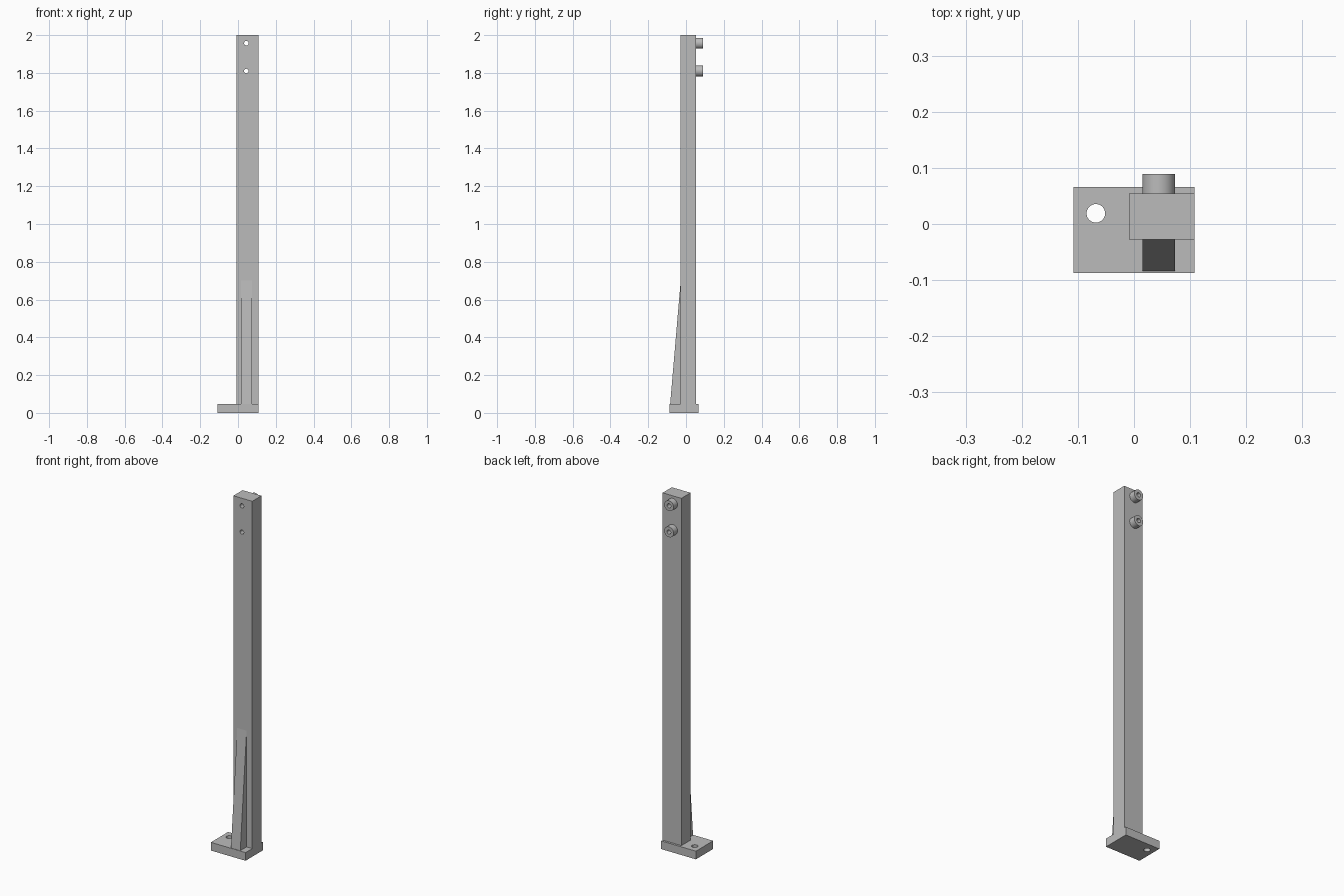
import bpy
import bmesh
from math import pi, radians
from mathutils import Matrix, Vector

cube = bpy.data.objects.get("Cube")
if cube:
    bpy.data.objects.remove(cube, do_unlink=True)

GREY = (0.5, 0.5, 0.5, 1.0)
grey = bpy.data.materials.new("plain grey")
grey.use_nodes = True
grey.diffuse_color = GREY
grey.node_tree.nodes["Principled BSDF"].inputs["Base Color"].default_value = GREY

# Shared dimensions
BASE_TOP = 0.046
POST_FRONT, POST_BACK = -0.028, 0.054
AXIS_X = 0.044
BOSS_R, BORE_R = 0.029, 0.012
BOSS_HEIGHTS = {"lower": 1.81, "upper": 1.957}


def finish(name, bm):
    bmesh.ops.recalc_face_normals(bm, faces=bm.faces)
    mesh = bpy.data.meshes.new(name)
    bm.to_mesh(mesh)
    bm.free()
    mesh.materials.append(grey)
    obj = bpy.data.objects.new(name, mesh)
    bpy.context.collection.objects.link(obj)
    return obj


def box(name, low, high):
    low, high = Vector(low), Vector(high)
    bm = bmesh.new()
    place = Matrix.Translation((low + high) / 2) @ Matrix.Diagonal((high - low).to_4d())
    bmesh.ops.create_cube(bm, size=1, matrix=place)
    return finish(name, bm)


def cylinder(name, centre, radius, depth, along_y=False):
    bm = bmesh.new()
    turn = Matrix.Rotation(pi / 2 if along_y else 0, 4, "X")
    bmesh.ops.create_cone(bm, cap_ends=True, segments=48, radius1=radius,
                          radius2=radius, depth=depth,
                          matrix=Matrix.Translation(centre) @ turn)
    return finish(name, bm)


def activate(obj):
    bpy.ops.object.select_all(action="DESELECT")
    obj.select_set(True)
    bpy.context.view_layer.objects.active = obj


def drill(obj, centre, radius, along_y=False):
    cutter = cylinder("drill_cutter", centre, radius, 0.5, along_y)
    cutter.hide_render = True
    mod = obj.modifiers.new("hole", "BOOLEAN")
    mod.operation = "DIFFERENCE"
    mod.solver = "EXACT"
    mod.object = cutter
    activate(obj)
    bpy.ops.object.modifier_apply(modifier=mod.name)
    bpy.data.objects.remove(cutter, do_unlink=True)


def smooth(obj):
    activate(obj)
    bpy.ops.object.shade_smooth_by_angle(angle=radians(30))


# Foot plate with its bolt hole
foot = box("foot_plate", (-0.108, -0.087, 0), (0.108, 0.066, BASE_TOP))
drill(foot, (-0.068, 0.019, 0), 0.0165)
smooth(foot)

# Upright post
post = box("post", (-0.009, POST_FRONT, BASE_TOP), (0.108, POST_BACK, 2))

# Tapered stiffening rib: a triangular side profile extruded across x
bm = bmesh.new()
profile = [(POST_FRONT, BASE_TOP), (-0.084, BASE_TOP), (POST_FRONT, 0.70)]
face = bm.faces.new([bm.verts.new((AXIS_X - BOSS_R, y, z)) for y, z in profile])
side = bmesh.ops.extrude_face_region(bm, geom=[face])["geom"]
bmesh.ops.translate(bm, vec=(2 * BOSS_R, 0, 0),
                    verts=[v for v in side if isinstance(v, bmesh.types.BMVert)])
finish("rib", bm)

# Round bosses on the back, bored right through the post
BOSS_LENGTH = 0.035
for label, z in BOSS_HEIGHTS.items():
    centre = (AXIS_X, POST_BACK + BOSS_LENGTH / 2, z)
    boss = cylinder(label + "_boss", centre, BOSS_R, BOSS_LENGTH, along_y=True)
    for part in (boss, post):
        drill(part, (AXIS_X, 0, z), BORE_R, along_y=True)
    smooth(boss)
smooth(post)
